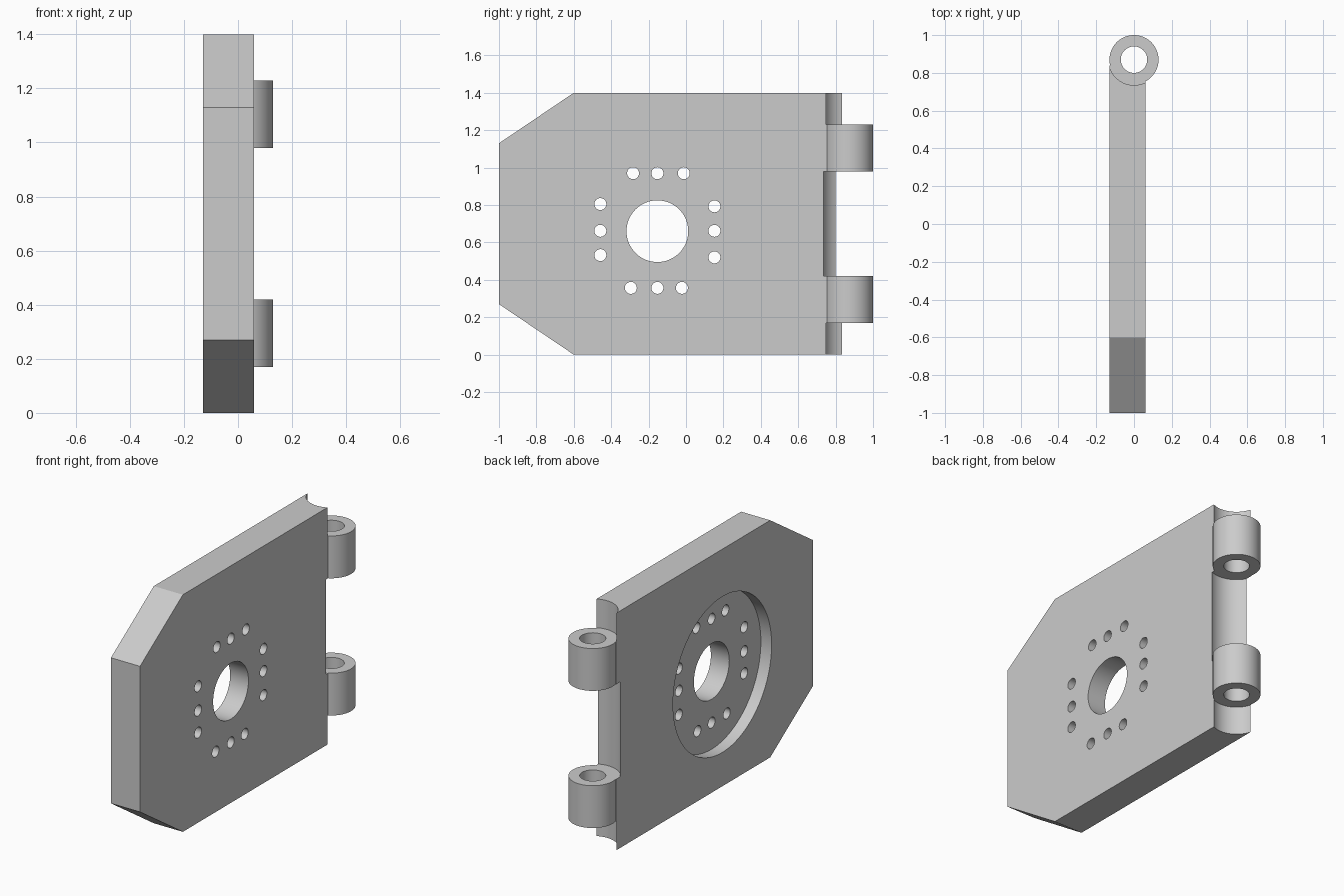
import bpy, bmesh, math
from mathutils import Matrix, Vector

if "Cube" in bpy.data.objects:
    bpy.data.objects.remove(bpy.data.objects["Cube"])

grey = bpy.data.materials.new("plain grey")
grey.diffuse_color = (0.6, 0.6, 0.6, 1)
grey.use_nodes = True
grey.node_tree.nodes["Principled BSDF"].inputs["Base Color"].default_value = grey.diffuse_color

X0, X1 = -0.13, 0.06        # plate faces
HINGE = (0.0, 0.87)         # hinge axis in x, y
CY, CZ = -0.153, 0.66       # centre of the round opening


def to_object(name, bm):
    bmesh.ops.recalc_face_normals(bm, faces=bm.faces)
    mesh = bpy.data.meshes.new(name)
    bm.to_mesh(mesh)
    bm.free()
    mesh.materials.append(grey)
    obj = bpy.data.objects.new(name, mesh)
    bpy.context.collection.objects.link(obj)
    return obj


def cylinder(name, axis, start, end, a, b, r, seg=64):
    """Cylinder along x (a, b = y, z) or along z (a, b = x, y)."""
    mid = (start + end) / 2
    if axis == 'X':
        m = Matrix.Translation((mid, a, b)) @ Matrix.Rotation(math.pi / 2, 4, 'Y')
    else:
        m = Matrix.Translation((a, b, mid))
    bm = bmesh.new()
    bmesh.ops.create_cone(bm, cap_ends=True, segments=seg, radius1=r, radius2=r,
                          depth=end - start, matrix=m)
    return to_object(name, bm)


def combine(target, other, operation):
    mod = target.modifiers.new("bool", 'BOOLEAN')
    mod.operation, mod.solver, mod.object = operation, 'EXACT', other
    bpy.context.view_layer.objects.active = target
    bpy.ops.object.modifier_apply(modifier=mod.name)
    bpy.data.objects.remove(other, do_unlink=True)


# Plate with two chamfered corners
outline = [(-1, 0.27), (-0.6, 0), (0.84, 0), (0.84, 1.4), (-0.6, 1.4), (-1, 1.13)]
bm = bmesh.new()
face = bm.faces.new([bm.verts.new((X0, y, z)) for y, z in outline])
ext = bmesh.ops.extrude_face_region(bm, geom=[face])
bmesh.ops.translate(bm, vec=Vector((X1 - X0, 0, 0)),
                    verts=[v for v in ext['geom'] if isinstance(v, bmesh.types.BMVert)])
plate = to_object("hinge_plate", bm)

# Concave reliefs along the hinge edge
for z0, z1, r in [(-0.1, 0.17, 0.135), (0.42, 0.98, 0.148), (1.23, 1.5, 0.135)]:
    combine(plate, cylinder("relief", 'Z', z0, z1, *HINGE, r), 'DIFFERENCE')

# Knuckles and pin bore
for z0 in (0.17, 0.98):
    combine(plate, cylinder("knuckle", 'Z', z0, z0 + 0.25, *HINGE, 0.13), 'UNION')
combine(plate, cylinder("bore", 'Z', -0.1, 1.5, *HINGE, 0.07), 'DIFFERENCE')

# Shallow round pocket on the back, central opening
combine(plate, cylinder("pocket", 'X', X0 - 0.1, X0 + 0.07, CY, CZ, 0.46, 96), 'DIFFERENCE')
combine(plate, cylinder("opening", 'X', -0.3, 0.3, CY, CZ, 0.165), 'DIFFERENCE')

# Bolt holes: three on each side of the opening
holes = [(y, 0.97) for y in (-0.283, -0.153, -0.012)]
holes += [(y, 0.357) for y in (-0.295, -0.153, -0.022)]
holes += [(-0.458, z) for z in (0.805, 0.662, 0.532)]
holes += [(0.152, z) for z in (0.793, 0.662, 0.52)]
for y, z in holes:
    combine(plate, cylinder("bolt_hole", 'X', -0.3, 0.3, y, z, 0.032, 32), 'DIFFERENCE')

# Smooth round walls, sharp edges
bpy.ops.object.select_all(action='DESELECT')
plate.select_set(True)
bpy.context.view_layer.objects.active = plate
bpy.ops.object.shade_smooth_by_angle(angle=math.radians(30))
